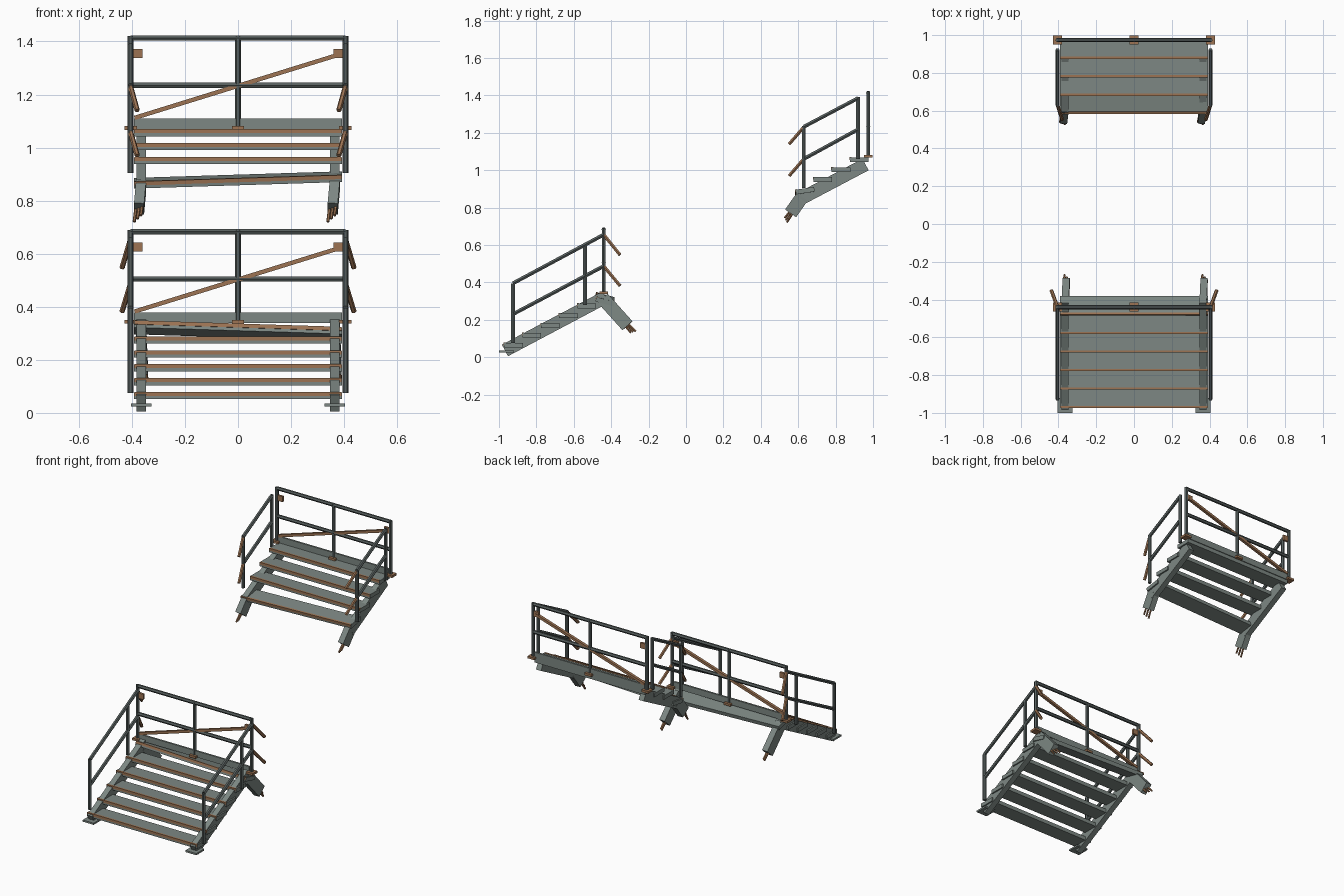
import bpy, bmesh, math
from mathutils import Vector, Matrix

if "Cube" in bpy.data.objects:
    bpy.data.objects.remove(bpy.data.objects["Cube"])


def material(name, rgb):
    m = bpy.data.materials.new(name)
    m.diffuse_color = (*rgb, 1)
    m.use_nodes = True
    m.node_tree.nodes["Principled BSDF"].inputs["Base Color"].default_value = m.diffuse_color
    return m


STEEL = material("grey green steel", (0.205, 0.245, 0.228))
DARK = material("dark rail steel", (0.095, 0.115, 0.112))
RUST = material("rust", (0.34, 0.175, 0.088))


def finish(name, bm, mat):
    bmesh.ops.recalc_face_normals(bm, faces=bm.faces)
    me = bpy.data.meshes.new(name)
    bm.to_mesh(me)
    bm.free()
    me.materials.append(mat)
    ob = bpy.data.objects.new(name, me)
    bpy.context.collection.objects.link(ob)
    return ob


def box(name, center, size, mat, parent_matrix=Matrix()):
    bm = bmesh.new()
    bmesh.ops.create_cube(bm, size=1)
    m = parent_matrix @ Matrix.Translation(center) @ Matrix.Diagonal((*size, 1))
    bmesh.ops.transform(bm, matrix=m, verts=bm.verts)
    return finish(name, bm, mat)


def beam(name, a, b, section, mat):
    """Straight bar from a to b with the given cross-section outline."""
    a, b = Vector(a), Vector(b)
    d = (b - a).normalized()
    ref = Vector((0, 1, 0)) if abs(d.x) > 0.9 else Vector((1, 0, 0))
    u = (ref - d * ref.dot(d)).normalized()
    v = d.cross(u)
    bm = bmesh.new()
    rings = [[bm.verts.new(p + u * s + v * t) for s, t in section] for p in (a, b)]
    n = len(section)
    for i in range(n):
        j = (i + 1) % n
        bm.faces.new((rings[0][i], rings[0][j], rings[1][j], rings[1][i]))
    bm.faces.new(rings[0])
    bm.faces.new(rings[1])
    return finish(name, bm, mat)


def rect(w, h):
    return [(-w / 2, -h / 2), (w / 2, -h / 2), (w / 2, h / 2), (-w / 2, h / 2)]


def ring(r, n=6):
    return [(r * math.cos(math.tau * i / n), r * math.sin(math.tau * i / n)) for i in range(n)]


PIPE = ring(0.0115)
RAIL_X = 0.405


def tread(name, y, z, pitch=0, roll=0):
    """Step plate centred at y, z with a rusted nosing strip."""
    m = (Matrix.Translation((0, y, z)) @ Matrix.Rotation(math.radians(roll), 4, 'Y')
         @ Matrix.Rotation(math.radians(pitch), 4, 'X'))
    box(name, (0, 0, 0), (0.784, 0.1, 0.025), STEEL, m)
    box(name + "_nosing", (0, -0.047, 0.007), (0.78, 0.012, 0.015), RUST, m)


def barrier(name, y, z):
    """Cross railing with its foot plates, toe board and brace; z is the step level."""
    for x in (-RAIL_X, 0, RAIL_X):
        beam(name + "_post", (x, y, z), (x, y, z + 0.35), PIPE, DARK)
        box(name + "_foot_plate", (x, y, z + 0.004), (0.047, 0.047, 0.014), RUST)
    for h in (0.165, 0.343):
        beam(name + "_rail", (-RAIL_X, y, z + h), (RAIL_X, y, z + h), PIPE, DARK)
    box(name + "_toe_board", (0, y, z + 0.019), (0.784, 0.012, 0.04), STEEL)
    beam(name + "_brace", (-0.39, y, z + 0.042), (0.385, y, z + 0.282), rect(0.018, 0.016), RUST)
    for x in (-0.378, 0.378):
        box(name + "_brace_plate", (x, y, z + 0.285), (0.035, 0.014, 0.035), RUST)


def side_rail(name, s, posts, top, mid, tips):
    """Sloping handrail: posts (y, z0, z1), rails (y0, z0, y1, z1), bent tips (y, z, dx, dy, dz)."""
    x = s * RAIL_X
    for y, z0, z1 in posts:
        beam(name + "_post", (x, y, z0), (x, y, z1), PIPE, DARK)
    for y0, z0, y1, z1 in (top, mid):
        beam(name + "_bar", (x, y0, z0), (x, y1, z1), PIPE, DARK)
    for y, z, dx, dy, dz in tips:
        beam(name + "_bent_tip", (x, y, z), (x + s * dx, y + dy, z + dz), ring(0.010), RUST)


def stringer(name, s, low, high, stub_a, stub_b, lean):
    """Sloping side beam with a snapped stub and bare reinforcing rods."""
    x = s * 0.365
    beam(name, (x, *low), (x, *high), rect(0.036, 0.07), STEEL)
    a = Vector((x, *stub_a))
    b = Vector((x + lean, *stub_b))
    beam(name + "_stub", a, b, rect(0.038, 0.072), STEEL)
    d = (b - a).normalized()
    side = d.cross(Vector((1, 0, 0))).normalized()
    for i, k in enumerate((-1, 0, 1)):
        p = b + Vector((k * 0.012, 0, 0)) + side * (k * 0.009)
        q = p + d * (0.052 - 0.006 * i) + Vector((lean * 0.3, 0, 0)) + side * 0.003 * k
        beam(name + "_rod", p - d * 0.02, q, ring(0.006, 6), RUST)


# Lower flight steps, the last one knocked loose
for i in range(5):
    tread("lower_tread", -0.922 + 0.098 * i, 0.064 + 0.0525 * i)
tread("lower_loose_tread", -0.433, 0.309, pitch=-15, roll=1.8)

# Upper flight steps, the first one knocked loose
tread("upper_loose_tread", 0.637, 0.878, pitch=9, roll=-1.8)
for i in range(3):
    tread("upper_tread", 0.731 + 0.098 * i, 0.950 + 0.0525 * i)

# Barriers closing each flight
barrier("lower_barrier", -0.44, 0.34)
barrier("upper_barrier", 0.974, 1.07)

for s in (-1, 1):
    # Side beams with snapped ends
    stringer("lower_stringer", s, (-0.968, 0.036), (-0.43, 0.321),
             (-0.445, 0.315), (-0.313, 0.168), 0.006)
    stringer("upper_stringer", s, (0.607, 0.844), (0.96, 1.030),
             (0.622, 0.858), (0.56, 0.77), -0.008)
    # Ground plates
    box("ground_plate", (s * 0.365, -0.96, 0.03), (0.078, 0.08, 0.011), STEEL)
    # Handrails
    side_rail("lower_handrail", s,
              [(-0.925, 0.075, 0.395), (-0.54, 0.28, 0.60)],
              (-0.925, 0.395, -0.44, 0.655), (-0.925, 0.23, -0.44, 0.487),
              [(-0.44, 0.655, 0.032, 0.087, -0.108), (-0.44, 0.487, 0.032, 0.087, -0.105)])
    side_rail("upper_handrail", s,
              [(0.63, 0.905, 1.235), (0.92, 1.06, 1.39)],
              (0.63, 1.232, 0.92, 1.385), (0.63, 1.06, 0.92, 1.218),
              [(0.63, 1.23, -0.025, -0.078, -0.09), (0.63, 1.06, -0.025, -0.078, -0.09)])
